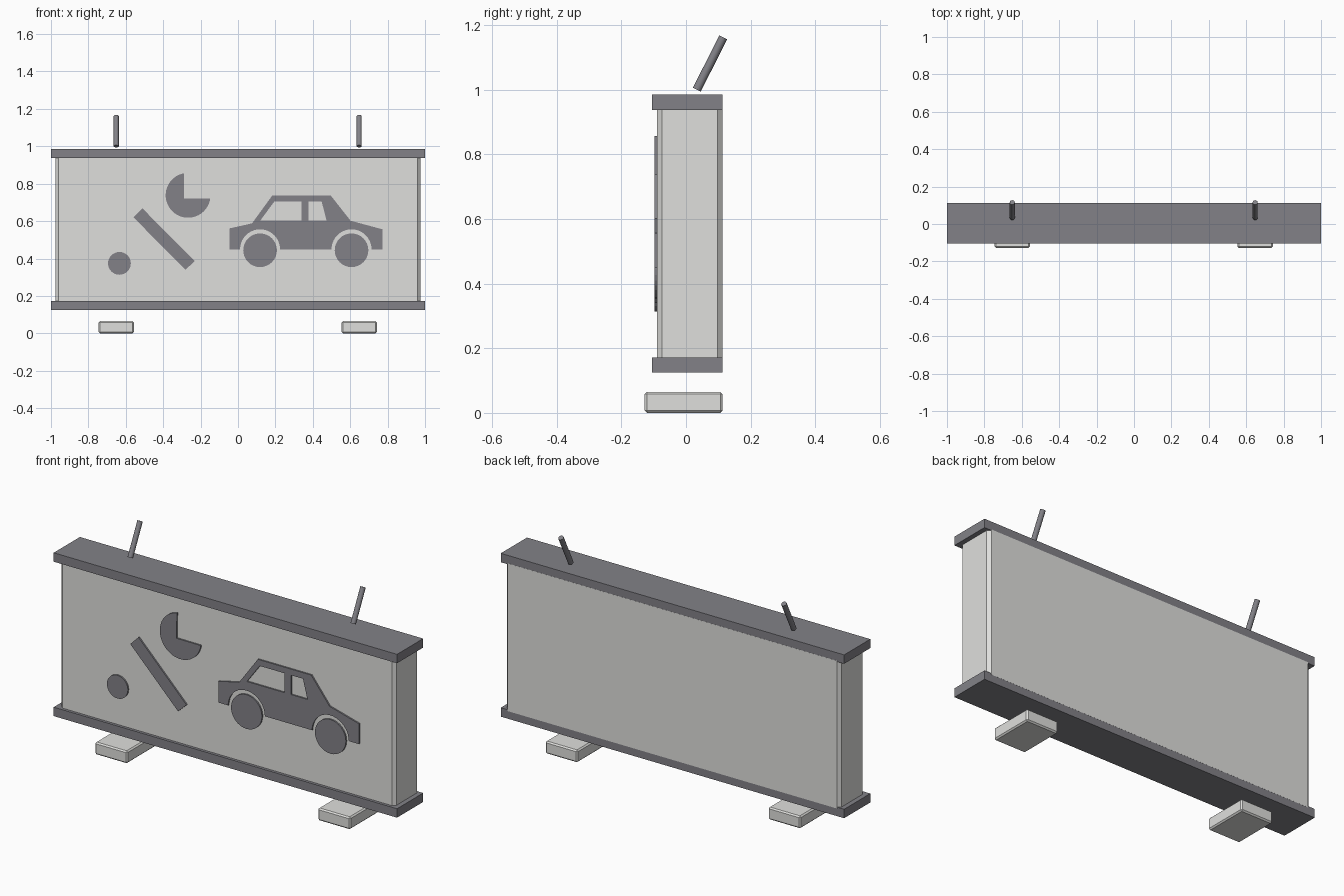
import bpy
import bmesh
from math import cos, sin, radians
from mathutils import Vector

cube = bpy.data.objects.get("Cube")
if cube:
    bpy.data.objects.remove(cube, do_unlink=True)


def make_material(name, rgb):
    mat = bpy.data.materials.new(name)
    mat.use_nodes = True
    color = (*rgb, 1.0)
    mat.diffuse_color = color
    mat.node_tree.nodes["Principled BSDF"].inputs["Base Color"].default_value = color
    return mat


LIGHT = make_material("light grey", (0.74, 0.74, 0.72))
DARK = make_material("dark grey", (0.225, 0.222, 0.245))


def add_object(name, mesh, mat):
    mesh.materials.clear()
    mesh.materials.append(mat)
    obj = bpy.data.objects.new(name, mesh)
    bpy.context.collection.objects.link(obj)
    return obj


def box(name, lo, hi, mat, bevel=0.0, upright_only=False):
    """Box between two corners, with optional chamfered edges."""
    lo, hi = Vector(lo), Vector(hi)
    bm = bmesh.new()
    bmesh.ops.create_cube(bm, size=1)
    for v in bm.verts:
        v.co = Vector(c * s for c, s in zip(v.co, hi - lo)) + (lo + hi) / 2
    if bevel:
        edges = [e for e in bm.edges if not upright_only
                 or abs(e.verts[0].co.z - e.verts[1].co.z) > 0.01]
        bmesh.ops.bevel(bm, geom=edges, offset=bevel, segments=1,
                        affect='EDGES', clamp_overlap=True)
    mesh = bpy.data.meshes.new(name)
    bm.to_mesh(mesh)
    bm.free()
    return add_object(name, mesh, mat)


def rod(name, start, end, radius, mat):
    start, end = Vector(start), Vector(end)
    bm = bmesh.new()
    bmesh.ops.create_cone(bm, cap_ends=True, segments=16, radius1=radius,
                          radius2=radius, depth=(end - start).length)
    mesh = bpy.data.meshes.new(name)
    bm.to_mesh(mesh)
    bm.free()
    obj = add_object(name, mesh, mat)
    obj.location = (start + end) / 2
    obj.rotation_euler = (end - start).to_track_quat('Z', 'Y').to_euler()
    for p in mesh.polygons:
        p.use_smooth = len(p.vertices) == 4


def arc(cx, cz, r, a0, a1, steps=32):
    angles = [radians(a0 + (a1 - a0) * i / steps) for i in range(steps + 1)]
    return [(cx + r * cos(a), cz + r * sin(a)) for a in angles]


def plate(name, outlines, mat):
    """Thin raised plate on the front panel; later outlines cut holes."""
    curve = bpy.data.curves.new(name + "_outline", 'CURVE')
    curve.dimensions = '2D'
    curve.fill_mode = 'BOTH'
    curve.extrude = 0.0045
    for points in outlines:
        spline = curve.splines.new('POLY')
        spline.points.add(len(points) - 1)
        for p, (x, z) in zip(spline.points, points):
            p.co = (x, z, 0, 1)
        spline.use_cyclic_u = True
        spline.use_smooth = False
    helper = bpy.data.objects.new(name + "_helper", curve)
    bpy.context.collection.objects.link(helper)
    depsgraph = bpy.context.evaluated_depsgraph_get()
    mesh = bpy.data.meshes.new_from_object(helper.evaluated_get(depsgraph))
    bpy.data.objects.remove(helper, do_unlink=True)
    obj = add_object(name, mesh, mat)
    obj.rotation_euler.x = radians(90)
    obj.location.y = -0.0935


# Sign case with chamfered corners, and its top and bottom rails
box("case", (-0.975, -0.09, 0.165), (0.975, 0.113, 0.943), LIGHT, 0.0155, True)
box("bottom_rail", (-1, -0.105, 0.125), (1, 0.1125, 0.172), DARK)
box("top_rail", (-1, -0.105, 0.938), (1, 0.1125, 0.985), DARK)

# Feet and slanted hanging rods
for side, x in (("right", -0.651), ("left", 0.648)):
    box(side + "_foot", (x - 0.094, -0.128, 0), (x + 0.094, 0.113, 0.065), LIGHT, 0.007)
    rod(side + "_rod", (x, 0.0335, 1.0), (x, 0.115, 1.162), 0.0135, DARK)

# Abstract symbols: dot, slanted bar, notched disc
plate("dot", [arc(-0.634, 0.374, 0.061, 0, 348.75, 31)], DARK)
plate("slanted_bar", [[(-0.511, 0.668), (-0.559, 0.62), (-0.281, 0.34), (-0.231, 0.386)]], DARK)
plate("notched_disc", [arc(-0.267, 0.738, 0.12, 100, 352) + [(-0.289, 0.722)]], DARK)

# Car silhouette with wheel arches and two window openings
REAR_X, FRONT_X, SILL = 0.118, 0.607, 0.449
body = [(-0.045, 0.561), (0.075, 0.588), (0.184, 0.738), (0.495, 0.738),
        (0.602, 0.602), (0.773, 0.556), (0.773, SILL)]
body += arc(FRONT_X, SILL, 0.107, 0, 180, 20)
body += arc(REAR_X, SILL, 0.107, 0, 180, 20)
body += [(-0.045, SILL)]
long_window = [(0.12, 0.604), (0.195, 0.706), (0.34, 0.706), (0.34, 0.604)]
short_window = [(0.377, 0.706), (0.447, 0.706), (0.473, 0.604), (0.377, 0.604)]
plate("car_body", [body, long_window, short_window], DARK)
for name, x in (("car_wheel_a", REAR_X), ("car_wheel_b", FRONT_X)):
    plate(name, [arc(x, 0.444, 0.09, 0, 348.75, 31)], DARK)
